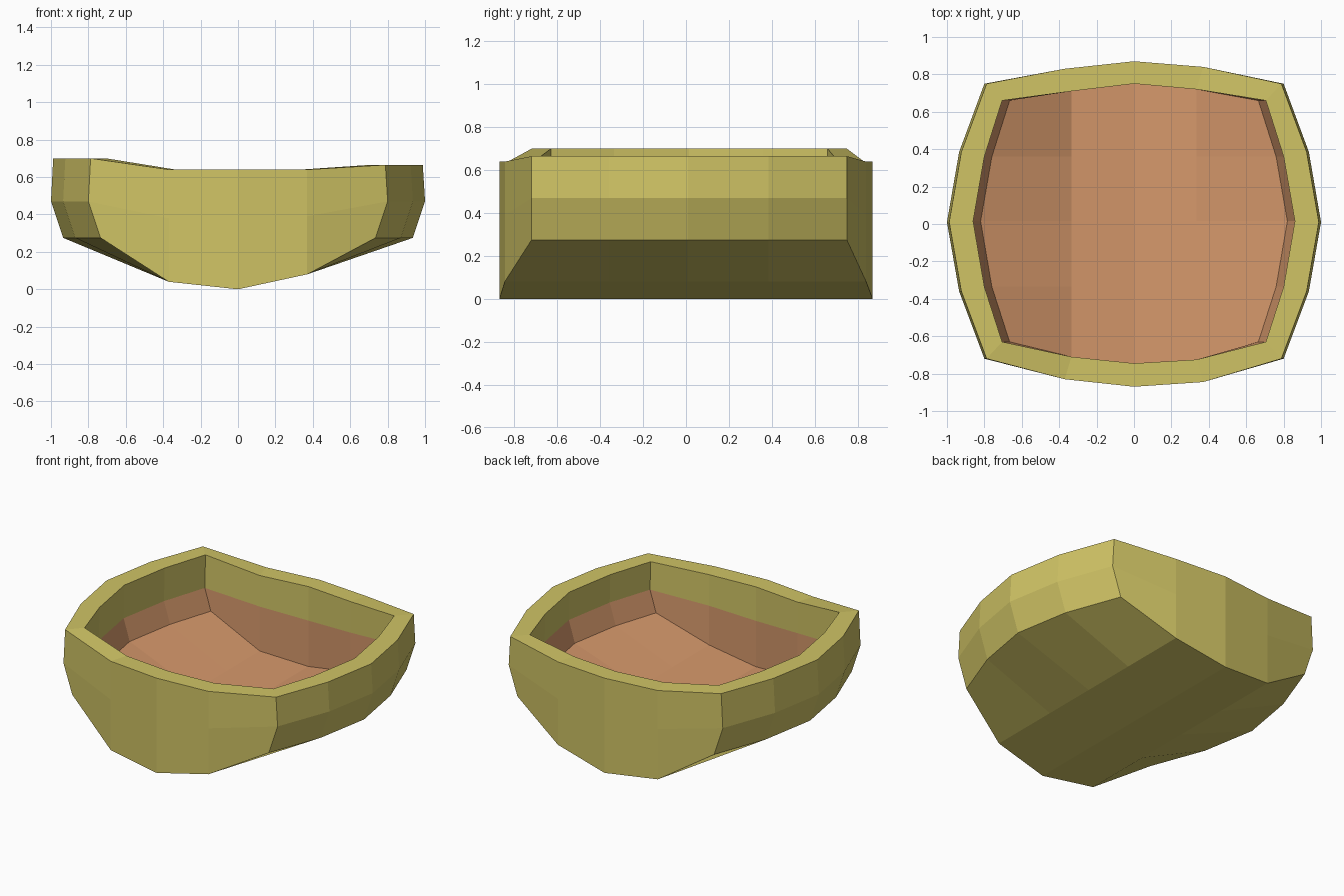
import bpy, bmesh

if "Cube" in bpy.data.objects:
    bpy.data.objects.remove(bpy.data.objects["Cube"])

def material(name, rgb):
    m = bpy.data.materials.new(name)
    m.diffuse_color = (*rgb, 1)
    m.use_nodes = True
    m.node_tree.nodes["Principled BSDF"].inputs["Base Color"].default_value = m.diffuse_color
    return m

yellow = material("olive_yellow", (0.63, 0.55, 0.13))
orange = material("clay_orange", (0.66, 0.31, 0.145))

# the 16 border cells of a 5 x 5 grid, in order round the bowl
border = ([(i, 0) for i in range(5)] + [(4, j) for j in range(1, 5)]
          + [(i, 4) for i in range(3, -1, -1)] + [(0, j) for j in range(3, 0, -1)])
rim_z = [0.70, 0.64, 0.64, 0.64, 0.665]      # rim height per column

bm = bmesh.new()

def shell(side_x, rows_y, front_y, back_y, col_x, floor_z, mid_z, shifts):
    """Rings top, middle, bottom and a floor; returns the top ring and all faces."""
    def point(i, j, level):
        if i in (0, 4):
            x = (side_x[j] + shifts[level]) * (-1 if i == 0 else 1)
            y = rows_y[j]
        else:
            x = (-col_x, 0, col_x)[i - 1]
            y = front_y[i - 1] if j == 0 else back_y[i - 1] if j == 4 else rows_y[j]
        return x, y, (rim_z, mid_z, floor_z)[level][i]

    rings = [{c: bm.verts.new(point(*c, k)) for c in border} for k in range(3)]
    floor = {(i, j): rings[2].get((i, j)) or bm.verts.new(point(i, j, 2))
             for i in range(5) for j in range(5)}
    bands = []
    for k in range(2):
        bands.append([bm.faces.new((rings[k][a], rings[k][b], rings[k + 1][b], rings[k + 1][a]))
                      for a, b in zip(border, border[1:] + border[:1])])
    bottom = [bm.faces.new((floor[i, j], floor[i + 1, j], floor[i + 1, j + 1], floor[i, j + 1]))
              for i in range(4) for j in range(4)]
    return rings[0], bands[1] + bottom

# outer skin
outer, _ = shell((0.80, 0.935, 1.0, 0.935, 0.80), (-0.72, -0.36, 0.01, 0.385, 0.75),
                 (-0.83, -0.87, -0.845), (0.83, 0.87, 0.84), 0.37,
                 (0.275, 0.04, 0.0, 0.08, 0.275), (0.47, 0.38, 0.36, 0.39, 0.47),
                 (-0.012, 0.0, -0.065))
# inner skin
inner, lining = shell((0.705, 0.80, 0.86, 0.80, 0.705), (-0.63, -0.335, 0.015, 0.36, 0.66),
                      (-0.71, -0.745, -0.725), (0.71, 0.75, 0.72), 0.335,
                      (0.33, 0.13, 0.10, 0.165, 0.33), (0.475, 0.43, 0.41, 0.43, 0.475),
                      (0.0, 0.005, -0.04))
for f in lining:                              # lower lining and floor
    f.material_index = 1
# rim
for a, b in zip(border, border[1:] + border[:1]):
    bm.faces.new((outer[a], outer[b], inner[b], inner[a]))

bmesh.ops.recalc_face_normals(bm, faces=bm.faces[:])
mesh = bpy.data.meshes.new("bowl_shell")
bm.to_mesh(mesh)
bm.free()
mesh.materials.append(yellow)
mesh.materials.append(orange)
bpy.context.collection.objects.link(bpy.data.objects.new("bowl_shell", mesh))
